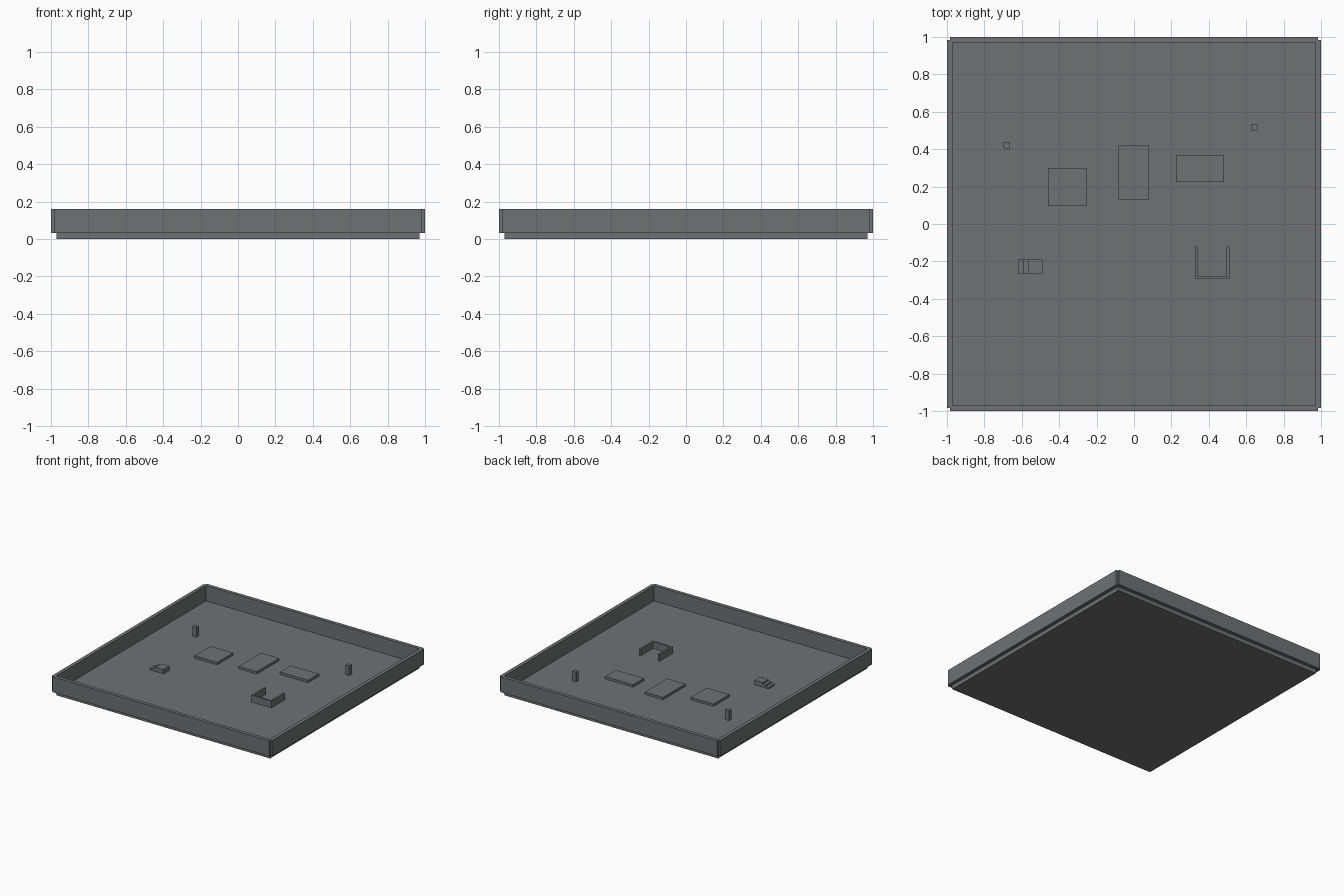
import bpy
import bmesh

if "Cube" in bpy.data.objects:
    bpy.data.objects.remove(bpy.data.objects["Cube"])

grey = bpy.data.materials.new("slate_grey")
grey.diffuse_color = (0.16, 0.165, 0.17, 1)
grey.use_nodes = True
grey.node_tree.nodes["Principled BSDF"].inputs["Base Color"].default_value = grey.diffuse_color

FLOOR, RIM = 0.035, 0.16


def boxes(name, *parts):
    """One object made of boxes given as (x0, x1, y0, y1, z0, z1)."""
    bm = bmesh.new()
    for x0, x1, y0, y1, z0, z1 in parts:
        for v in bmesh.ops.create_cube(bm, size=1)["verts"]:
            v.co = ((x0 + x1) / 2 + v.co.x * (x1 - x0),
                    (y0 + y1) / 2 + v.co.y * (y1 - y0),
                    (z0 + z1) / 2 + v.co.z * (z1 - z0))
    me = bpy.data.meshes.new(name)
    bm.to_mesh(me)
    bm.free()
    me.materials.append(grey)
    ob = bpy.data.objects.new(name, me)
    bpy.context.collection.objects.link(ob)
    return ob


# Floor slab
boxes("floor", (-0.97, 0.97, -0.97, 0.97, 0, FLOOR))

# Four walls, stopping short of the corners to leave small notches
for s, x_name, y_name in ((-1, "left_wall", "front_wall"), (1, "right_wall", "back_wall")):
    lo, hi = sorted((s * 0.97, s * 1.0))
    boxes(x_name, (lo, hi, -0.984, 0.984, FLOOR - 0.002, RIM))
    boxes(y_name, (-0.984, 0.984, lo, hi, FLOOR - 0.002, RIM))

# Low pads
for name, x0, x1, y0, y1 in (("left_pad", -0.46, -0.255, 0.095, 0.30),
                             ("middle_pad", -0.085, 0.08, 0.13, 0.42),
                             ("right_pad", 0.225, 0.48, 0.225, 0.365)):
    boxes(name, (x0, x1, y0, y1, FLOOR, FLOOR + 0.02))

# Two square posts
for name, x, y in (("left_post", -0.68, 0.422), ("right_post", 0.643, 0.518)):
    boxes(name, (x - 0.017, x + 0.017, y - 0.017, y + 0.017, FLOOR, FLOOR + 0.08))

# U-shaped enclosure, open to the back
top = FLOOR + 0.055
boxes("enclosure",
      (0.325, 0.51, -0.295, -0.28, FLOOR, top),
      (0.325, 0.34, -0.28, -0.12, FLOOR, top),
      (0.495, 0.51, -0.28, -0.12, FLOOR, top))

# Small steps rising to the right
boxes("steps", *[(x0, x1, -0.265, -0.19, FLOOR, FLOOR + h) for x0, x1, h in
                 ((-0.62, -0.592, 0.012), (-0.592, -0.565, 0.024), (-0.565, -0.49, 0.036))])
